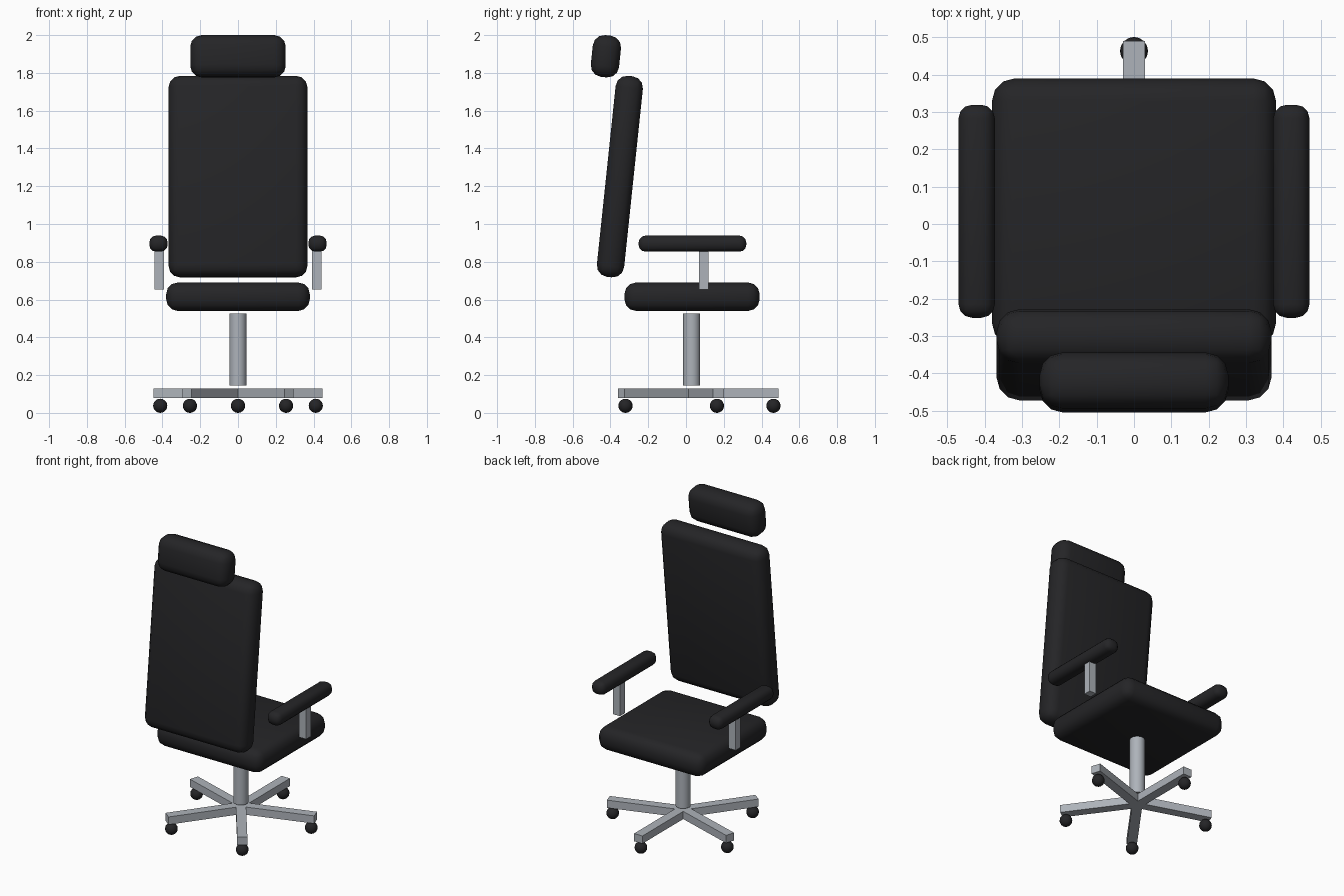
import bpy
from math import radians, cos, sin
from mathutils import Vector

if "Cube" in bpy.data.objects:
    bpy.data.objects.remove(bpy.data.objects["Cube"])


def material(name, color):
    m = bpy.data.materials.new(name)
    m.diffuse_color = color
    m.use_nodes = True
    m.node_tree.nodes["Principled BSDF"].inputs["Base Color"].default_value = m.diffuse_color
    return m


BLACK = material("black_padding", (0.018, 0.018, 0.02, 1))
METAL = material("brushed_metal", (0.42, 0.45, 0.49, 1))
CY = 0.03  # y of the column axis


def finish(name, mat, smooth=False):
    ob = bpy.context.object
    ob.name = name
    ob.data.materials.append(mat)
    if smooth:
        bpy.ops.object.shade_smooth_by_angle(angle=radians(40))
    return ob


def box(name, loc, size, mat, rot=(0, 0, 0), bevel=0.0):
    bpy.ops.mesh.primitive_cube_add(size=1, location=loc, rotation=rot)
    ob = bpy.context.object
    ob.scale = size
    bpy.ops.object.transform_apply(location=False, rotation=False, scale=True)
    if bevel:
        mod = ob.modifiers.new("rounding", 'BEVEL')
        mod.width = bevel
        mod.segments = 3
        bpy.ops.object.modifier_apply(modifier=mod.name)
    return finish(name, mat, bevel > 0)


# Cushions; back and headrest share the same tilt
tilt = (radians(-6), 0, 0)
box("seat", (0, 0.032, 0.615), (0.76, 0.715, 0.15), BLACK, bevel=0.06)
box("backrest", (0, -0.35, 1.251), (0.735, 0.145, 1.07), BLACK, tilt, 0.06)
box("headrest", (0, -0.424, 1.888), (0.505, 0.15, 0.222), BLACK, tilt, 0.06)

# Armrests and their posts
for side, s in (("left", -1), ("right", 1)):
    box(side + "_armrest", (s * 0.421, 0.034, 0.896), (0.097, 0.57, 0.085),
        BLACK, bevel=0.036)
    box(side + "_arm_post", (s * 0.416, 0.095, 0.757), (0.05, 0.05, 0.205), METAL)

# Gas lift column
bpy.ops.mesh.primitive_cylinder_add(vertices=24, radius=0.045, depth=0.38,
                                    location=(0, CY, 0.335))
finish("column", METAL, True)

# Five star legs with ball casters
for i in range(5):
    a = radians(90 + 72 * i)
    d = Vector((cos(a), sin(a), 0))
    center = Vector((0, CY, 0))
    box(f"base_leg_{i + 1}", center + d * 0.23 + Vector((0, 0, 0.105)),
        (0.46, 0.06, 0.05), METAL, (0, 0, a))
    bpy.ops.mesh.primitive_uv_sphere_add(segments=16, ring_count=10, radius=0.0375,
                                         location=center + d * 0.433 + Vector((0, 0, 0.0375)))
    finish(f"caster_{i + 1}", BLACK, True)
